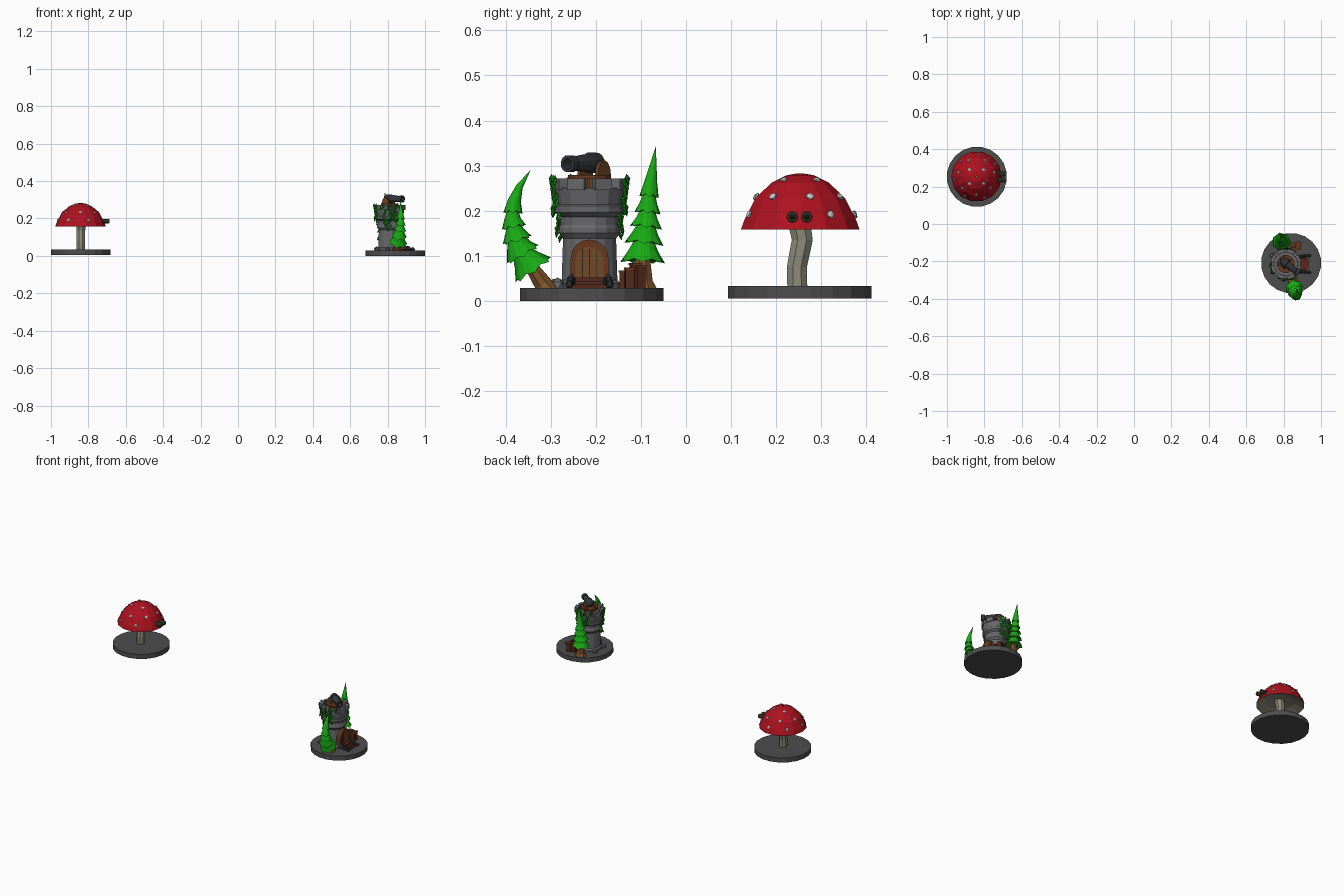
import bpy, bmesh, math, random
from mathutils import Vector, Matrix

if "Cube" in bpy.data.objects:
    bpy.data.objects.remove(bpy.data.objects["Cube"])

random.seed(4)
MATS = {}
COL = {"stone": (.14, .14, .15), "slab": (.075, .075, .075), "iron": (.035, .04, .045),
       "red": (.42, .006, .014), "white": (.75, .75, .72), "beige": (.27, .26, .20),
       "green": (.01, .40, .008), "ivy": (.01, .24, .01), "bark": (.20, .085, .025),
       "wood": (.17, .065, .022), "frame": (.14, .04, .014), "crate": (.09, .022, .012),
       "olive": (.06, .06, .03), "dark": (.03, .015, .01)}


def finish(name, bm, col):
    bmesh.ops.recalc_face_normals(bm, faces=bm.faces)
    me = bpy.data.meshes.new(name)
    bm.to_mesh(me)
    bm.free()
    ob = bpy.data.objects.new(name, me)
    bpy.context.collection.objects.link(ob)
    if col not in MATS:
        MATS[col] = bpy.data.materials.new(col)
        MATS[col].diffuse_color = (*COL[col], 1)
    me.materials.append(MATS[col])
    return ob


def loft(name, rings, n, col, caps=True, jag=None):
    """Rings are (centre, radius, axis); jag names the ring index and zigzag depth."""
    bm = bmesh.new()
    loops = []
    for k, (c, r, axis) in enumerate(rings):
        v = Vector(axis).normalized()
        u = v.cross(Vector((0, 1, 0) if abs(v.x) > .9 else (1, 0, 0))).normalized()
        w = v.cross(u)
        loop = []
        for i in range(n):
            a = math.tau * (i + .5) / n
            p = Vector(c) + r * (math.cos(a) * u + math.sin(a) * w)
            if jag and k == jag[0] and i % 2:
                p += v * jag[1] - (p - Vector(c)) * .12
            loop.append(bm.verts.new(p))
        loops.append(loop)
    for a, b in zip(loops, loops[1:]):
        for i in range(n):
            j = (i + 1) % n
            bm.faces.new((a[i], a[j], b[j], b[i]))
    if caps:
        bm.faces.new(loops[0])
        bm.faces.new(loops[-1])
    return finish(name, bm, col)


def lathe(name, x, y, prof, n, col, caps=True):
    return loft(name, [((x, y, z), r, (0, 0, 1)) for r, z in prof], n, col, caps)


def box(name, loc, size, col, rot=0):
    bm = bmesh.new()
    m = Matrix.Translation(loc) @ Matrix.Rotation(rot, 4, 'Z') @ Matrix.Diagonal((*size, 1))
    bmesh.ops.create_cube(bm, size=1, matrix=m)
    return finish(name, bm, col)


def blob(name, loc, size, col, normal=(0, 0, 1)):
    bm = bmesh.new()
    q = Vector(normal).to_track_quat('Z', 'Y').to_matrix().to_4x4()
    bmesh.ops.create_icosphere(bm, subdivisions=1, radius=1,
                               matrix=Matrix.Translation(loc) @ q @ Matrix.Diagonal((*size, 1)))
    return finish(name, bm, col)


def prism(name, pts, origin, along, depth, col):
    """Outline of (side, up) points pushed along a horizontal direction."""
    o, d = Vector(origin), Vector(along).normalized()
    s = Vector((-d.y, d.x, 0))
    bm = bmesh.new()
    a, b = [[bm.verts.new(o + s * p + Vector((0, 0, q)) + d * e) for p, q in pts] for e in (0, depth)]
    bm.faces.new(a)
    bm.faces.new(b)
    for i in range(len(pts)):
        j = (i + 1) % len(pts)
        bm.faces.new((a[i], a[j], b[j], b[i]))
    return finish(name, bm, col)


def lerp(table, t):
    for (a, b), (c, d) in zip(table, table[1:]):
        if t <= c:
            return b + (d - b) * (t - a) / (c - a)
    return table[-1][1]


# ---- mushroom house ----
MX, MY = -.842, .2535
lathe("mushroom_base", -.84, .2525, [(.161, .005), (.161, .033)], 20, "slab")
loft("mushroom_stem", [((-.84, y, z), r, (0, 0, 1)) for y, z, r in
     [(.247, .03, .024), (.246, .075, .024), (.254, .115, .025), (.258, .135, .025), (.249, .185, .028)]],
     8, "beige")
CAP = [(.135, .158), (.127, .18), (.103, .226), (.066, .262), (.03, .279), (.004, .283)]
lathe("mushroom_cap", MX, MY, CAP, 14, "red", False)
lathe("mushroom_gills", MX, MY, [(.135, .158), (.128, .16), (.08, .178), (.004, .19)], 14, "beige", False)
for count, rad, off in ((4, .052, .5), (7, .098, .25), (7, .122, .65)):
    for i in range(count):
        a = math.tau * (i + off) / count
        if rad > .12 and abs(math.sin(a)) < .4 and math.cos(a) > 0:
            continue
        z = lerp(CAP[::-1], rad * .99)
        blob("cap_spot", (MX + rad * math.cos(a), MY + rad * math.sin(a), z), (.01, .01, .005), "white",
             (rad * math.cos(a), rad * math.sin(a), z - .15))
for y in (.236, .268):
    loft("round_window_frame", [((x, y, .186), r, (1, 0, 0)) for x, r in
         [(-.735, .013), (-.692, .013), (-.688, .011), (-.688, .007), (-.695, .007)]], 10, "olive")
    blob("round_window_pane", (-.694, y, .186), (.007, .007, .006), "dark", (1, 0, 0))

# ---- tower ----
TX, TY = .812, -.214
lathe("tower_base", .84, -.209, [(.161, 0), (.161, .028)], 20, "slab")
WALL = [(.072, .026), (.072, .038), (.063, .046), (.060, .138), (.069, .15), (.069, .162), (.066, .168),
        (.066, .186), (.078, .196), (.078, .21), (.073, .214), (.079, .25), (.062, .25), (.062, .238)]
lathe("tower_wall", TX, TY, WALL, 16, "stone")
for i in range(8):
    a = math.tau * (i + .5) / 8
    box("merlon", (TX + .0715 * math.cos(a), TY + .0715 * math.sin(a), .259), (.02, .04, .026), "stone", a)

# Arched doorway facing +x
def arch(w, h):
    return [(-w, 0)] + [(w * -math.cos(math.pi * i / 8), h - w + w * math.sin(math.pi * i / 8))
                        for i in range(9)] + [(w, 0)]

prism("door_frame", arch(.042, .108), (.84, TY, .028), (1, 0, 0), .044, "frame")
prism("door_panel", arch(.031, .092), (.85, TY, .028), (1, 0, 0), .037, "wood")
for k in (-.016, 0, .016):
    box("door_groove", (.887, TY + k, .075), (.002, .002, .08), "dark")
for i in range(3):
    box("door_step", (.905 - .007 * i, TY, .032 + .008 * i), (.062 - .014 * i, .062, .008), "crate")
for s in (-1, 1):
    for k in range(3):
        blob("step_stone", (.89 + .022 * k, TY + s * (.041 + .002 * k), .044 - .004 * k),
             (.014, .01, .017 - .003 * k), "iron")
for x, y, r in ((.85, -.285, .018), (.80, -.294, .015), (.745, -.255, .016), (.742, -.17, .017)):
    blob("rock", (x, y, .034), (r, r, r), "stone")

# Crates and upright logs beside the tower
for x, y, h, a in ((.85, -.112, .055, .3), (.877, -.125, .045, .1), (.878, -.105, .05, .5),
                   (.853, -.138, .038, 0)):
    box("crate", (x, y, .027 + h / 2), (.025, .02, h), "crate", a)
    box("crate_lid", (x, y, .027 + h), (.028, .023, .004), "frame", a)

# ---- cannon ----
lathe("cannon_pedestal", TX, TY, [(.03, .236), (.03, .27)], 10, "wood")
lathe("cannon_platform", TX, TY, [(.049, .27), (.049, .279)], 12, "frame")
breech, muzzle = Vector((.788, -.192, .307)), Vector((.881, -.263, .304))
AX = (muzzle - breech).normalized()
barrel = [(-.07, .003), (-.05, .006), (-.04, .004), (0, .015), (.08, .022), (.3, .024), (.32, .021), (.62, .018),
          (.82, .015), (.85, .019), (1, .019), (1, .012), (.8, .011)]
loft("cannon_barrel", [(breech.lerp(muzzle, t), r, AX) for t, r in barrel], 12, "iron")
flat = Vector((AX.x, AX.y, 0)).normalized()
side = Vector((-flat.y, flat.x, 0))
half_round = [(.024 * math.cos(math.pi * i / 6), .034 * math.sin(math.pi * i / 6)) for i in range(7)]
for s in (-1, 1):
    o = Vector((.804, -.204, .278)) + side * (.025 * s) - side * .004
    prism("cannon_cheek", half_round, o, side, .008, "wood")

# ---- ivy strands ----
bm = bmesh.new()
outer = [(z, r) for r, z in WALL[1:12]] + [(.275, .082)]
for deg, low in ((-112, .16), (-92, .14), (-72, .19), (72, .16), (92, .145), (110, .2), (185, .17), (205, .2)):
    for i in range(13):
        z = .272 - (.272 - low) * i / 12
        a = math.radians(deg) + random.uniform(-.13, .13)
        r = lerp(outer, z) + .003
        n = Vector((math.cos(a), math.sin(a), 0))
        t = Vector((-n.y, n.x, 0))
        c = Vector((TX, TY, z)) + n * r
        s = random.uniform(.007, .011)
        tip = [c + t * s, c - t * s, c + Vector((0, 0, s)), c - Vector((0, 0, s * 1.3)) + n * .003]
        vs = [bm.verts.new(p) for p in tip + [c + n * .006, c - n * .004]]
        for p, q in ((0, 2), (2, 1), (1, 3), (3, 0)):
            bm.faces.new((vs[p], vs[q], vs[4]))
            bm.faces.new((vs[q], vs[p], vs[5]))
finish("ivy", bm, "ivy")


# ---- fir trees: tiers threaded on a bent spine ----
def fir(name, spine, tiers, trunk_r):
    pts = [Vector(p) for p in spine]

    def at(t):
        t = max(0, min(t, len(pts) - 1.001))
        i = int(t)
        return pts[i].lerp(pts[i + 1], t - i)

    def ax(t):
        return at(t + .45) - at(t - .45)

    loft(name + "_trunk", [(at(t), r, (0, 0, 1) if t == 0 else ax(t)) for t, r in
         ((0, trunk_r), (.3, trunk_r * .7), (1, trunk_r * .55), (1.4, trunk_r * .5))], 8, "bark")
    for k, (t0, r) in enumerate(tiers):
        last = k == len(tiers) - 1
        t1 = len(pts) - 1 if last else tiers[k + 1][0] + .25
        ends = ((.3, .68), (.6, .36), (1, .01)) if last else ((.5, .66), (1, .42))
        rings = [(at(t0 + .15), r * .3, ax(t0)), (at(t0), r, ax(t0))]
        rings += [(at(t0 + (t1 - t0) * f), r * g, ax(t0 + (t1 - t0) * f)) for f, g in ends]
        loft(name + "_foliage", rings, 14, "green", jag=(1, .007))


fir("straight_fir", [(.79, -.096, .027), (.788, -.096, .085), (.786, -.093, .13), (.786, -.088, .17),
                     (.786, -.084, .21), (.786, -.08, .25), (.786, -.073, .30), (.786, -.067, .342)],
    [(1, .051), (1.9, .045), (2.8, .037), (3.6, .030), (4.5, .022)], .034)
fir("bent_fir", [(.85, -.31, .027), (.856, -.338, .068), (.862, -.366, .108), (.867, -.378, .145),
                 (.87, -.385, .18), (.87, -.383, .215), (.87, -.369, .255), (.87, -.345, .29)],
    [(1, .049), (1.85, .042), (2.7, .034), (3.5, .028), (4.4, .022)], .03)

for m in bpy.data.materials:
    if m.users and not m.is_grease_pencil:
        m.use_nodes = True
        m.node_tree.nodes["Principled BSDF"].inputs["Base Color"].default_value = m.diffuse_color
